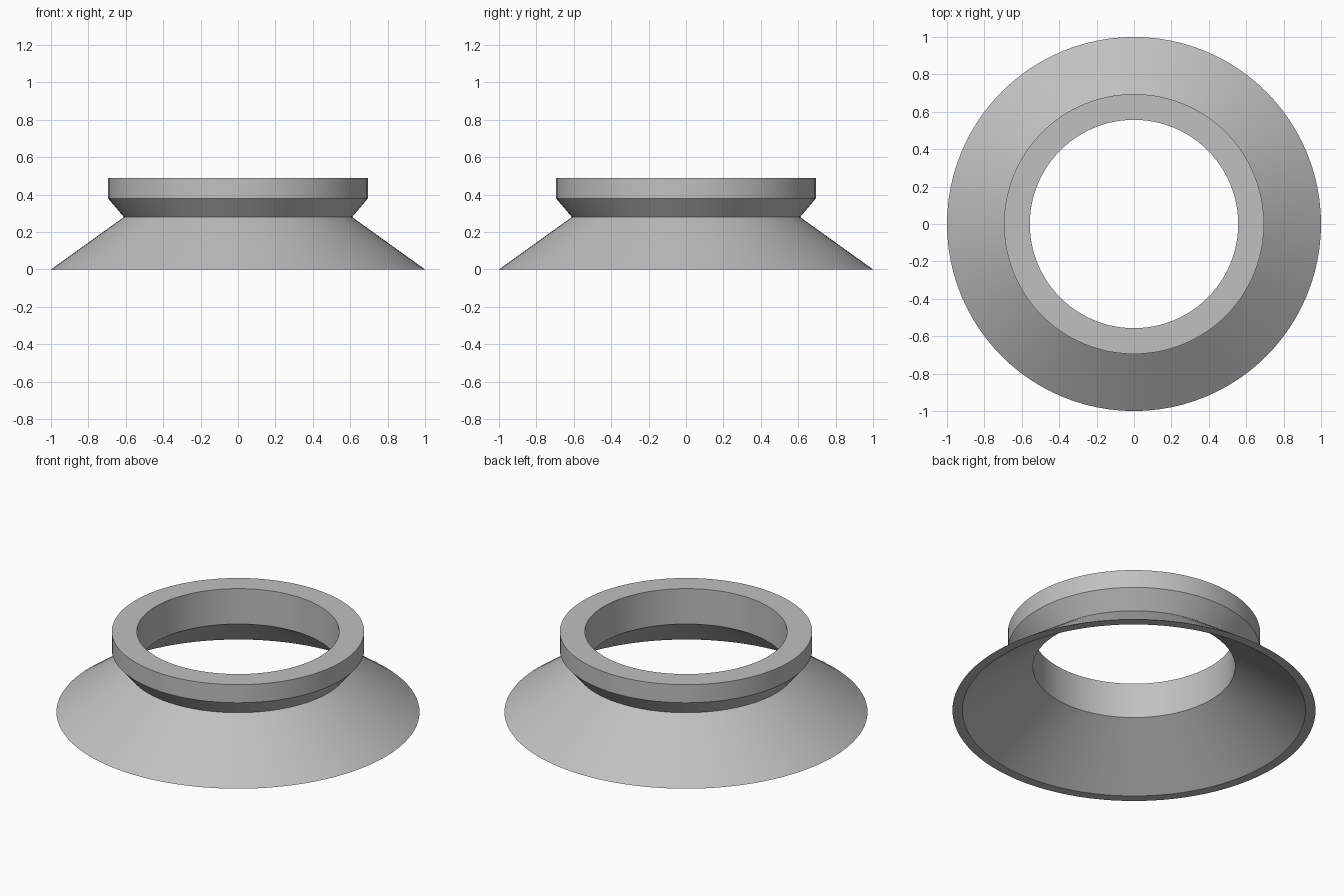
import bpy
import bmesh
import math

SEGMENTS = 96

cube = bpy.data.objects.get("Cube")
if cube:
    bpy.data.objects.remove(cube, do_unlink=True)

# Plain grey material
grey = bpy.data.materials.new("plain_grey")
grey.use_nodes = True
colour = (0.53, 0.53, 0.53, 1.0)
grey.diffuse_color = colour
grey.node_tree.nodes["Principled BSDF"].inputs["Base Color"].default_value = colour


def lathe(name, profile, material):
    """Revolve a closed (radius, height) profile around z."""
    bm = bmesh.new()
    rings = []
    for i in range(SEGMENTS):
        a = math.tau * i / SEGMENTS
        rings.append([bm.verts.new((r * math.cos(a), r * math.sin(a), z))
                      for r, z in profile])
    n = len(profile)
    for i, ring in enumerate(rings):
        following = rings[(i + 1) % SEGMENTS]
        for j in range(n):
            k = (j + 1) % n
            bm.faces.new((ring[j], following[j], following[k], ring[k]))
    bmesh.ops.recalc_face_normals(bm, faces=bm.faces)
    mesh = bpy.data.meshes.new(name)
    bm.to_mesh(mesh)
    bm.free()
    mesh.materials.append(material)
    obj = bpy.data.objects.new(name, mesh)
    bpy.context.collection.objects.link(obj)
    bpy.ops.object.select_all(action="DESELECT")
    obj.select_set(True)
    bpy.context.view_layer.objects.active = obj
    bpy.ops.object.shade_smooth_by_angle(angle=math.radians(25))
    return obj


# Flared skirt, undercut neck and collar with a straight bore
lathe("flared_collar_ring", [
    (1.0, 0.0),        # skirt outer edge
    (0.61, 0.28),      # neck
    (0.695, 0.38),     # collar underside
    (0.695, 0.49),     # collar top
    (0.557, 0.49),     # bore top
    (0.557, 0.275),    # bore bottom
    (0.945, 0.0),      # skirt inner edge
], grey)
